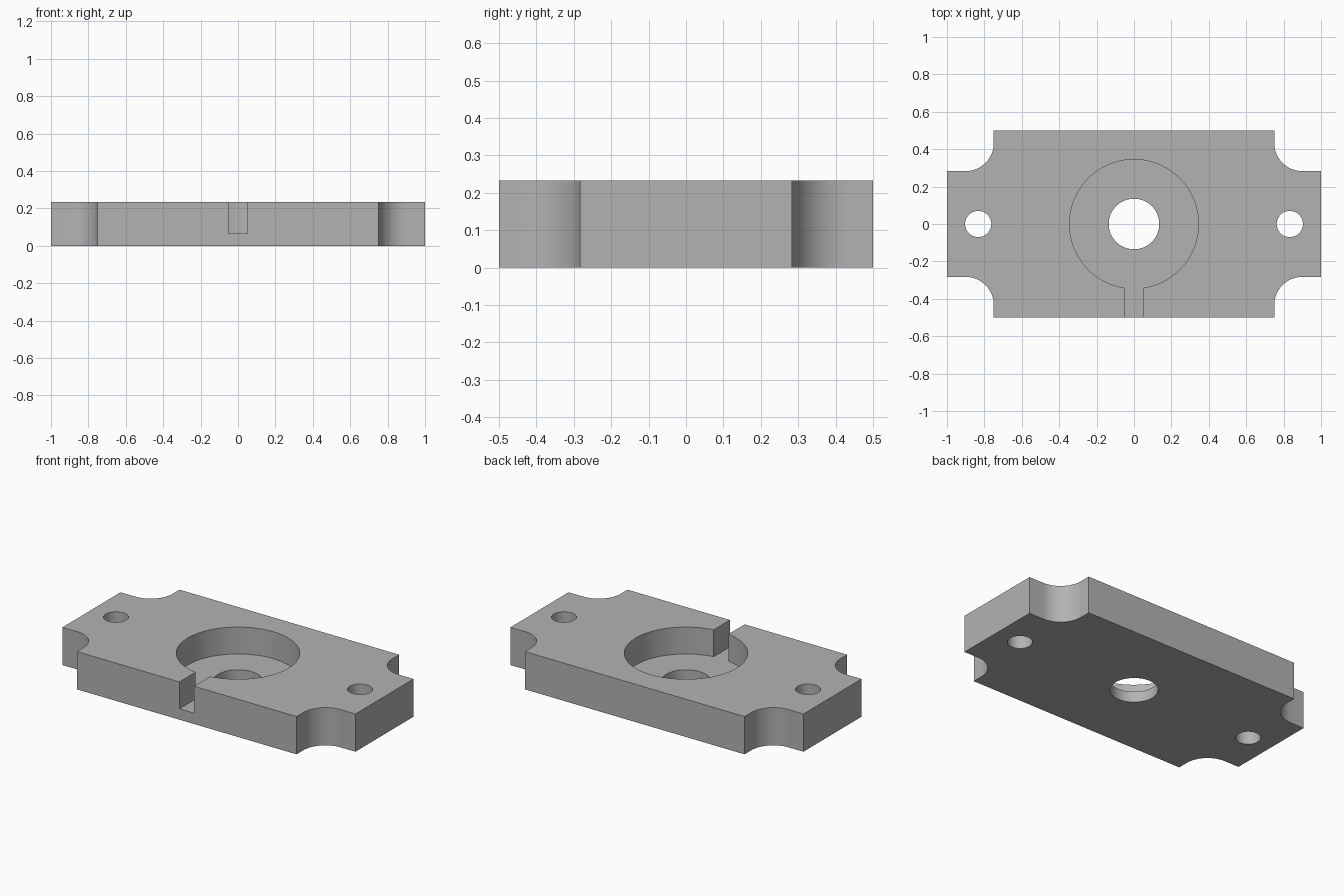
import bpy, bmesh
from math import pi, sin, cos, asin, radians

if "Cube" in bpy.data.objects:
    bpy.data.objects.remove(bpy.data.objects["Cube"], do_unlink=True)

HEIGHT, FLOOR, TOP = 0.233, 0.067, 0.4
POCKET_R, SLOT_HALF = 0.345, 0.05

grey = bpy.data.materials.new("plain grey")
grey.use_nodes = True
colour = (0.45, 0.45, 0.45, 1)
grey.diffuse_color = colour
grey.node_tree.nodes["Principled BSDF"].inputs["Base Color"].default_value = colour


def arc(cx, cy, r, start, end, steps):
    angles = [start + (end - start) * i / steps for i in range(steps + 1)]
    return [(cx + r * cos(a), cy + r * sin(a)) for a in angles]


def prism(name, outline, z0, z1):
    """Extrude a closed outline from z0 up to z1."""
    bm = bmesh.new()
    face = bm.faces.new([bm.verts.new((x, y, z0)) for x, y in outline])
    moved = bmesh.ops.extrude_face_region(bm, geom=[face])["geom"]
    verts = [v for v in moved if isinstance(v, bmesh.types.BMVert)]
    bmesh.ops.translate(bm, verts=verts, vec=(0, 0, z1 - z0))
    bmesh.ops.recalc_face_normals(bm, faces=bm.faces)
    mesh = bpy.data.meshes.new(name)
    bm.to_mesh(mesh)
    bm.free()
    mesh.materials.append(grey)
    obj = bpy.data.objects.new(name, mesh)
    bpy.context.collection.objects.link(obj)
    return obj


# Plate outline: one scooped corner mirrored round the four quadrants
corner = [(1, 0.283)] + arc(0.9, 0.433, 0.15, 1.5 * pi, pi, 20) + [(0.75, 0.5)]
outline = []
for sx, sy in ((1, 1), (-1, 1), (-1, -1), (1, -1)):
    points = [(x * sx, y * sy) for x, y in corner]
    outline += points if sx * sy > 0 else points[::-1]
plate = prism("mounting_plate", outline, 0, HEIGHT)

# Round pocket joined to the slot that opens at the front
half = asin(SLOT_HALF / POCKET_R)
keyhole = arc(0, 0, POCKET_R, -pi / 2 + half, 1.5 * pi - half, 96)
keyhole += [(-SLOT_HALF, -0.6), (SLOT_HALF, -0.6)]
cutters = [prism("pocket_cutter", keyhole, FLOOR, TOP)]

# Centre bore and the two bolt holes
for name, x, r in (("bore_cutter", 0, 0.135),
                   ("left_bolt_cutter", 0.833, 0.07),
                   ("right_bolt_cutter", -0.833, 0.07)):
    cutters.append(prism(name, arc(x, 0, r, 0, 2 * pi, 64)[:-1], -0.1, TOP))

# Cut the openings, then discard the cutters
bpy.ops.object.select_all(action="DESELECT")
plate.select_set(True)
bpy.context.view_layer.objects.active = plate
for cutter in cutters:
    cutter.hide_render = True
    mod = plate.modifiers.new(cutter.name, "BOOLEAN")
    mod.operation = "DIFFERENCE"
    mod.solver = "EXACT"
    mod.object = cutter
    bpy.ops.object.modifier_apply(modifier=mod.name)
    bpy.data.objects.remove(cutter, do_unlink=True)

bpy.ops.object.shade_smooth_by_angle(angle=radians(30))
